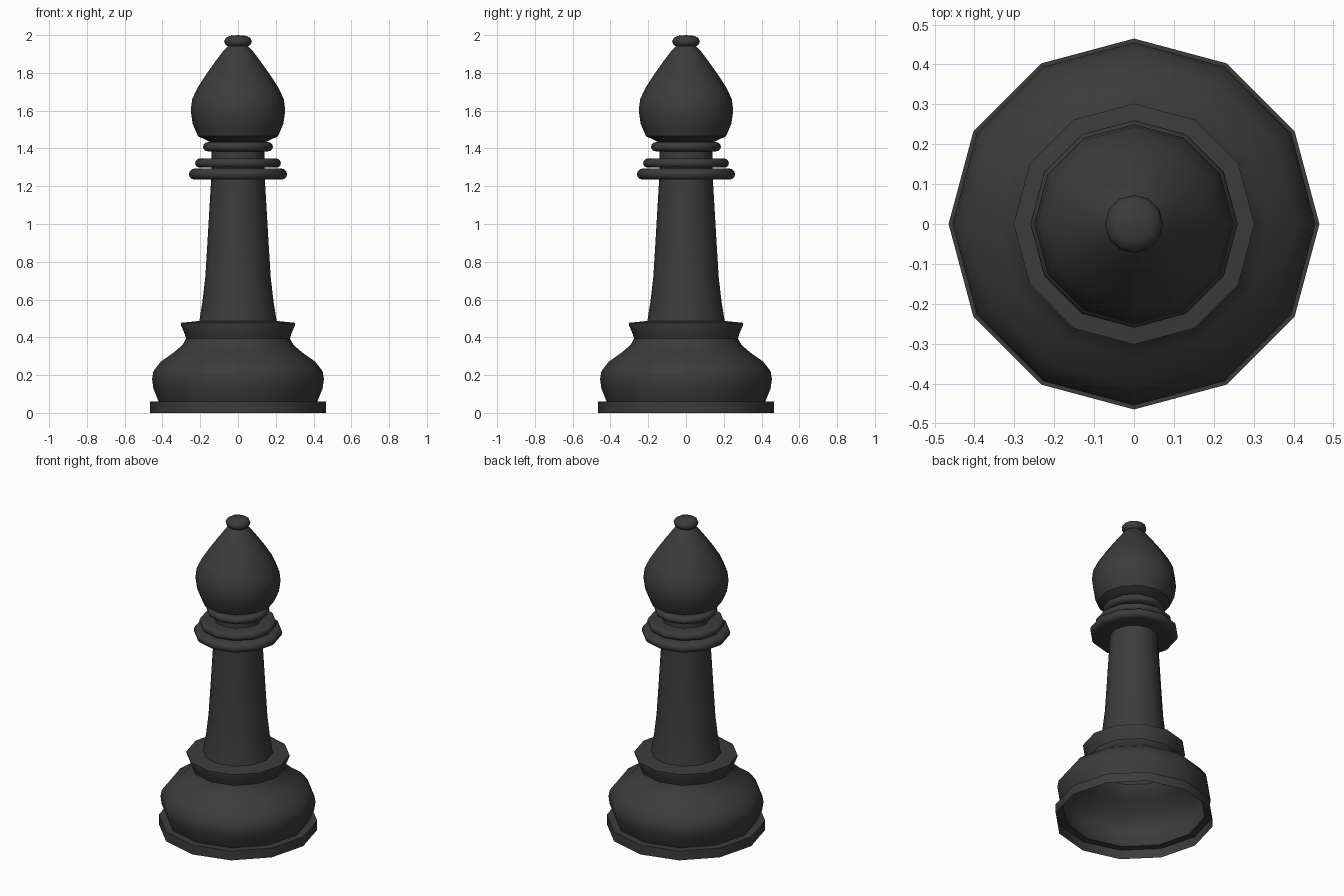
import bpy, bmesh, math

if "Cube" in bpy.data.objects:
    bpy.data.objects.remove(bpy.data.objects["Cube"])

SIDES = 12

mat = bpy.data.materials.new("dark_grey")
mat.diffuse_color = (0.045, 0.045, 0.045, 1)
mat.use_nodes = True
mat.node_tree.nodes["Principled BSDF"].inputs["Base Color"].default_value = mat.diffuse_color


def lathe(name, profile, angle=40):
    """Spin an (r, z) profile, listed bottom to top, around the z axis."""
    bm = bmesh.new()
    verts = [bm.verts.new((r, 0, z)) for r, z in profile]
    edges = [bm.edges.new(pair) for pair in zip(verts, verts[1:])]
    bmesh.ops.spin(bm, geom=verts + edges, cent=(0, 0, 0), axis=(0, 0, 1),
                   angle=math.tau, steps=SIDES, use_duplicate=False)
    bmesh.ops.remove_doubles(bm, verts=bm.verts, dist=1e-4)
    bmesh.ops.recalc_face_normals(bm, faces=bm.faces)
    # Open shells: make sure walls face outward
    wall = max(bm.faces, key=lambda f: f.calc_center_median().xy.length)
    if wall.normal.dot(wall.calc_center_median()) < 0:
        bmesh.ops.reverse_faces(bm, faces=bm.faces)
    mesh = bpy.data.meshes.new(name)
    bm.to_mesh(mesh)
    bm.free()
    obj = bpy.data.objects.new(name, mesh)
    bpy.context.collection.objects.link(obj)
    mesh.materials.append(mat)
    bpy.ops.object.select_all(action='DESELECT')
    obj.select_set(True)
    bpy.context.view_layer.objects.active = obj
    bpy.ops.object.shade_smooth_by_angle(angle=math.radians(angle))
    return obj


def ring(name, inner, outer, low, high):
    """Collar ring with a rounded rim."""
    mid, half = (low + high) / 2, (high - low) / 2
    rim = [(outer - half + half * math.cos(a), mid + half * math.sin(a))
           for a in (math.radians(d) for d in range(-90, 91, 30))]
    lathe(name, [(inner, low)] + rim + [(inner, high)])


# Hollow base: foot plate, bulging body and flared lip
lathe("base", [(0.465, 0), (0.465, 0.06), (0.42, 0.06), (0.448, 0.13),
               (0.455, 0.18), (0.448, 0.22), (0.41, 0.27), (0.34, 0.32),
               (0.293, 0.36), (0.275, 0.395), (0.283, 0.42), (0.302, 0.465),
               (0.302, 0.477), (0.20, 0.487)])

# Tapered stem and neck
lathe("stem", [(0.205, 0.485), (0.188, 0.59), (0.173, 0.72), (0.162, 0.9),
               (0.142, 1.24), (0.14, 1.44)])

# Collar rings
ring("lower_collar", 0.138, 0.26, 1.235, 1.293)
ring("middle_collar", 0.138, 0.227, 1.298, 1.347)
ring("upper_collar", 0.138, 0.185, 1.385, 1.433)

# Teardrop head
lathe("head", [(0.135, 1.43), (0.15, 1.435), (0.212, 1.465), (0.24, 1.53),
               (0.25, 1.6), (0.243, 1.66), (0.215, 1.72), (0.17, 1.79),
               (0.12, 1.86), (0.075, 1.92), (0.05, 1.945)])

# Finial knob
lathe("knob", [(0, 1.935), (0.05, 1.938), (0.068, 1.952), (0.073, 1.967),
               (0.066, 1.984), (0.045, 1.996), (0, 2.0)])
